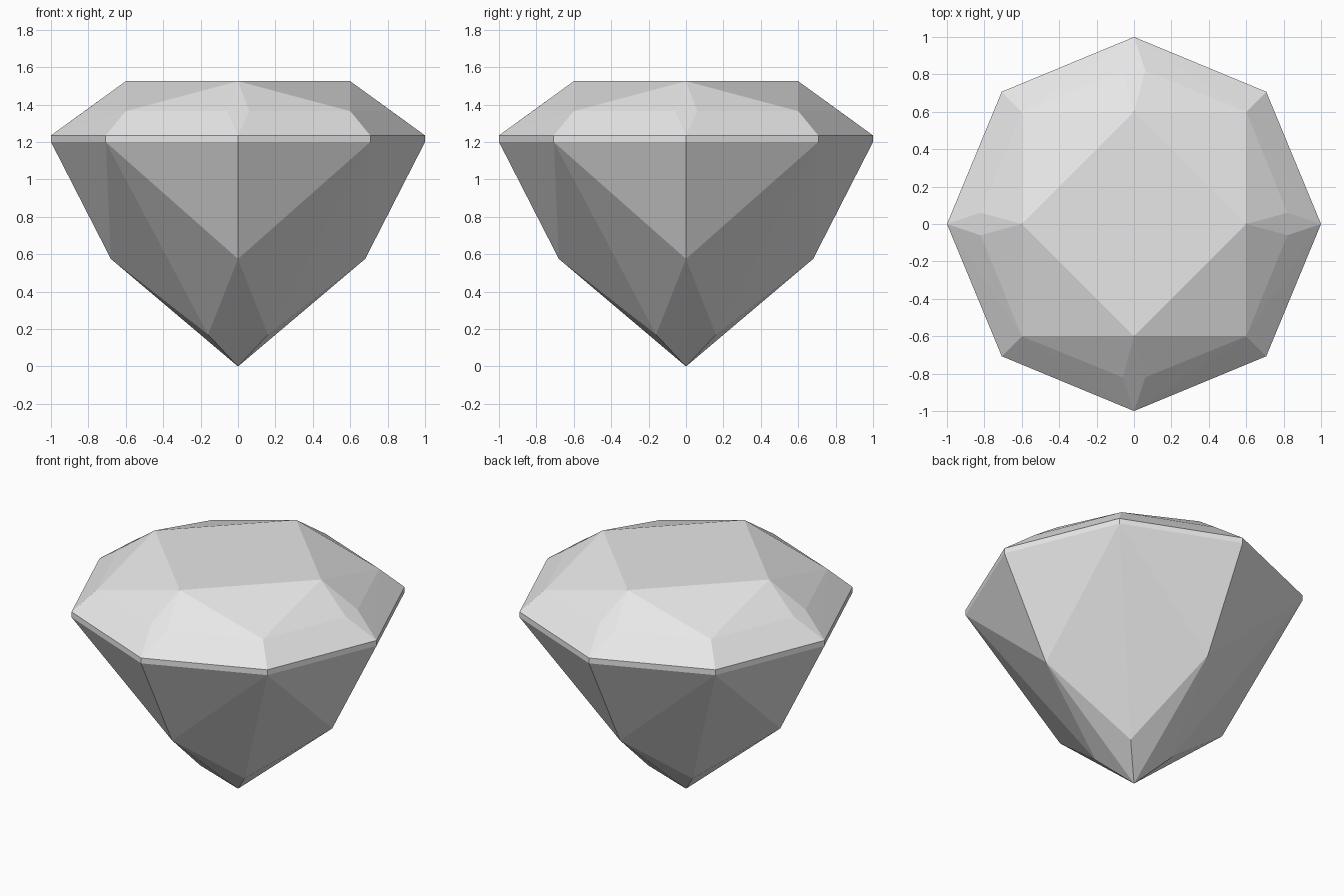
import bpy
import bmesh
from math import cos, sin, radians, hypot, atan2, degrees

cube = bpy.data.objects.get("Cube")
if cube:
    bpy.data.objects.remove(cube, do_unlink=True)

# Stone colour
stone = bpy.data.materials.new("pale_grey_stone")
stone.use_nodes = True
grey = (0.8, 0.8, 0.8, 1)
stone.diffuse_color = grey
stone.node_tree.nodes["Principled BSDF"].inputs["Base Color"].default_value = grey


def ring(radius, z, count, start=0.0):
    """Evenly spaced points around the z axis."""
    angles = [radians(start + 360 * i / count) for i in range(count)]
    return [(radius * cos(a), radius * sin(a), z) for a in angles]


# Crown: square table, corner facets and the narrow kites between them
kite_radius = hypot(0.82, 0.06)
kite_angle = degrees(atan2(0.06, 0.82))
points = ring(0.6, 1.525, 4)
points += ring(0.6 * 2 ** 0.5, 1.365, 4, 45)
points += ring(kite_radius, 1.365, 4, kite_angle)
points += ring(kite_radius, 1.365, 4, -kite_angle)

# Girdle: thin eight-sided band
points += ring(1, 1.235, 8) + ring(1, 1.2, 8)

# Pavilion: main corners, diagonal ridges, lower corners and the tip
points += ring(0.68, 0.575, 4)
points += ring(0.53, 0.575, 4, 45)
points += ring(0.226, 0.17, 4, 45)
points.append((0, 0, 0))

# The cut stone is the convex solid around all facet corners
bm = bmesh.new()
for p in points:
    bm.verts.new(p)
bmesh.ops.convex_hull(bm, input=bm.verts[:])
bmesh.ops.dissolve_limit(bm, angle_limit=radians(0.8), verts=bm.verts[:], edges=bm.edges[:])
bmesh.ops.recalc_face_normals(bm, faces=bm.faces[:])

mesh = bpy.data.meshes.new("cut_gemstone")
bm.to_mesh(mesh)
bm.free()
mesh.materials.append(stone)
gem = bpy.data.objects.new("cut_gemstone", mesh)
bpy.context.scene.collection.objects.link(gem)
